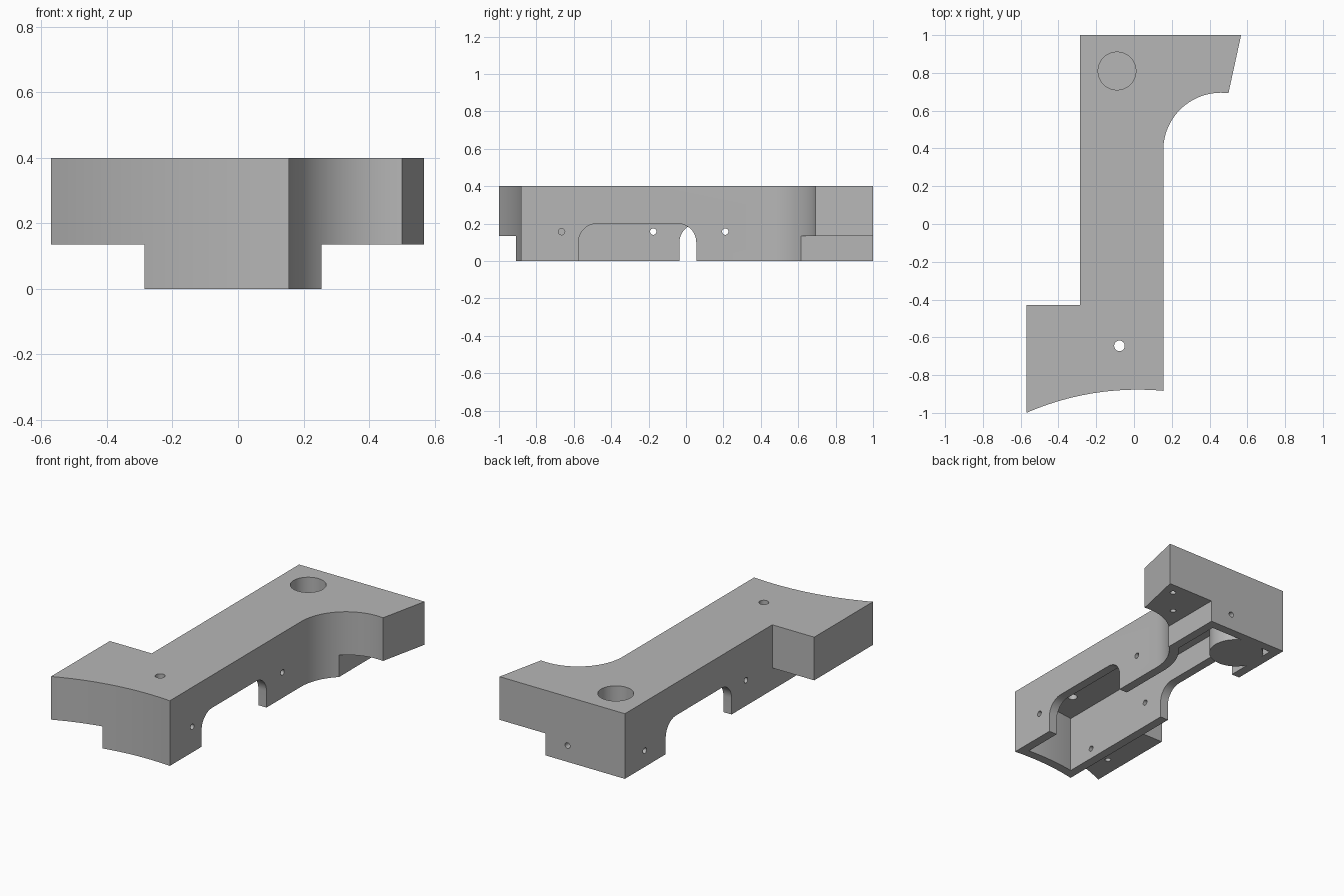
import bpy, bmesh
from math import sin, cos, acos, asin, pi

if "Cube" in bpy.data.objects:
    bpy.data.objects.remove(bpy.data.objects["Cube"], do_unlink=True)

grey = bpy.data.materials.new("light_grey")
grey.use_nodes = True
grey.diffuse_color = (0.47, 0.47, 0.47, 1)
grey.node_tree.nodes["Principled BSDF"].inputs["Base Color"].default_value = grey.diffuse_color

TOP, STEP, WALL = 0.40, 0.135, 0.055
AXES = {"x": lambda u, v, w: (w, u, v),
        "y": lambda u, v, w: (u, w, v),
        "z": lambda u, v, w: (u, v, w)}


def arc(cx, cy, r, a, b, n=24):
    return [(cx + r * cos(a + (b - a) * i / n), cy + r * sin(a + (b - a) * i / n))
            for i in range(n + 1)]


def circle(cx, cy, r, n=48):
    return arc(cx, cy, r, 0, 2 * pi, n)[:-1]


def rect(u0, u1, v0, v1):
    return [(u0, v0), (u1, v0), (u1, v1), (u0, v1)]


def prism(name, pts, axis, lo, hi):
    """Extrude a flat profile along an axis."""
    bm = bmesh.new()
    place = AXES[axis]
    face = bm.faces.new([bm.verts.new(place(u, v, lo)) for u, v in pts])
    new = bmesh.ops.extrude_face_region(bm, geom=[face])["geom"]
    bmesh.ops.translate(bm, vec=place(0, 0, hi - lo),
                        verts=[g for g in new if isinstance(g, bmesh.types.BMVert)])
    bmesh.ops.recalc_face_normals(bm, faces=bm.faces)
    mesh = bpy.data.meshes.new(name)
    bm.to_mesh(mesh)
    bm.free()
    mesh.materials.append(grey)
    obj = bpy.data.objects.new(name, mesh)
    bpy.context.collection.objects.link(obj)
    return obj


def combine(tool, operation="DIFFERENCE"):
    """Apply a boolean to the body and discard the tool."""
    mod = body.modifiers.new(tool.name, "BOOLEAN")
    mod.operation, mod.solver, mod.object = operation, "EXACT", tool
    bpy.context.view_layer.objects.active = body
    bpy.ops.object.modifier_apply(modifier=mod.name)
    bpy.data.objects.remove(tool, do_unlink=True)


def side_and_front(offset, left, right, back):
    """Concave side curve and front curve, both moved inward by offset."""
    r = 0.305 + offset
    side = arc(0.46, 0.39, r, acos((back - 0.46) / r), pi)
    r = 1.477 + offset
    front = arc(0.02, -2.354, r, acos((right - 0.02) / r), acos((left - 0.02) / r))
    return side + front


# Outer body
outline = [(-0.285, 1), (0.567, 1)] + side_and_front(0, -0.57, 0.155, 0.5)
outline += [(-0.57, -0.43), (-0.285, -0.43)]
body = prism("bracket_body", outline, "z", 0, TOP)

# Raised undersides of the front wing and back overhang
combine(prism("wing_step", rect(-0.8, -0.285, -1.2, -0.4), "z", -0.1, STEP))
combine(prism("overhang_step", rect(0.255, 0.8, 0.5, 1.2), "z", -0.1, STEP))

# Hollow underside
inner = [(-0.23, 0.945), (0.2, 0.945)] + side_and_front(WALL, -0.23, 0.1, 0.2)
combine(prism("cavity", inner, "z", -0.1, TOP - WALL))

# Round socket cup
combine(prism("socket_boss", circle(-0.09, 0.81, 0.155), "z", 0, TOP - 0.03), "UNION")
combine(prism("socket_bore", circle(-0.09, 0.81, 0.1), "z", WALL, TOP + 0.1))


# Rounded arch openings in the side walls
def arch(y0, y1, top=0.2, r=0.1):
    return ([(y0, -0.1), (y1, -0.1)] + arc(y1 - r, top - r, r, 0, pi / 2, 12)
            + arc(y0 + r, top - r, r, pi / 2, pi, 12))


combine(prism("left_arch", arch(-0.575, 0.055), "x", 0.06, 0.3))
combine(prism("right_arch", arch(-0.035, 0.604), "x", -0.4, -0.2))

# Screw holes: axis, centre, extent, radius
holes = [
    ("z", -0.077, -0.645, 0.3, 0.5, 0.028),
    ("x", -0.665, 0.157, 0.06, 0.3, 0.017),
    ("x", 0.21, 0.157, 0.06, 0.3, 0.017),
    ("x", -0.175, 0.157, -0.4, -0.2, 0.017),
    ("x", -0.66, 0.065, -0.4, -0.2, 0.017),
    ("x", 0.807, 0.1, -0.4, -0.2, 0.017),
    ("y", 0.105, 0.1, 0.9, 1.1, 0.017),
    ("z", -0.466, -0.79, 0.05, 0.25, 0.017),
    ("z", 0.487, 0.93, 0.05, 0.25, 0.017),
    ("z", 0.352, 0.77, 0.05, 0.25, 0.017),
]
for axis, u, v, lo, hi, r in holes:
    combine(prism("screw_hole", circle(u, v, r, 24), axis, lo, hi))

# Smooth curves, sharp edges
bpy.ops.object.select_all(action="DESELECT")
body.select_set(True)
bpy.context.view_layer.objects.active = body
bpy.ops.object.shade_smooth_by_angle(angle=pi / 6)
